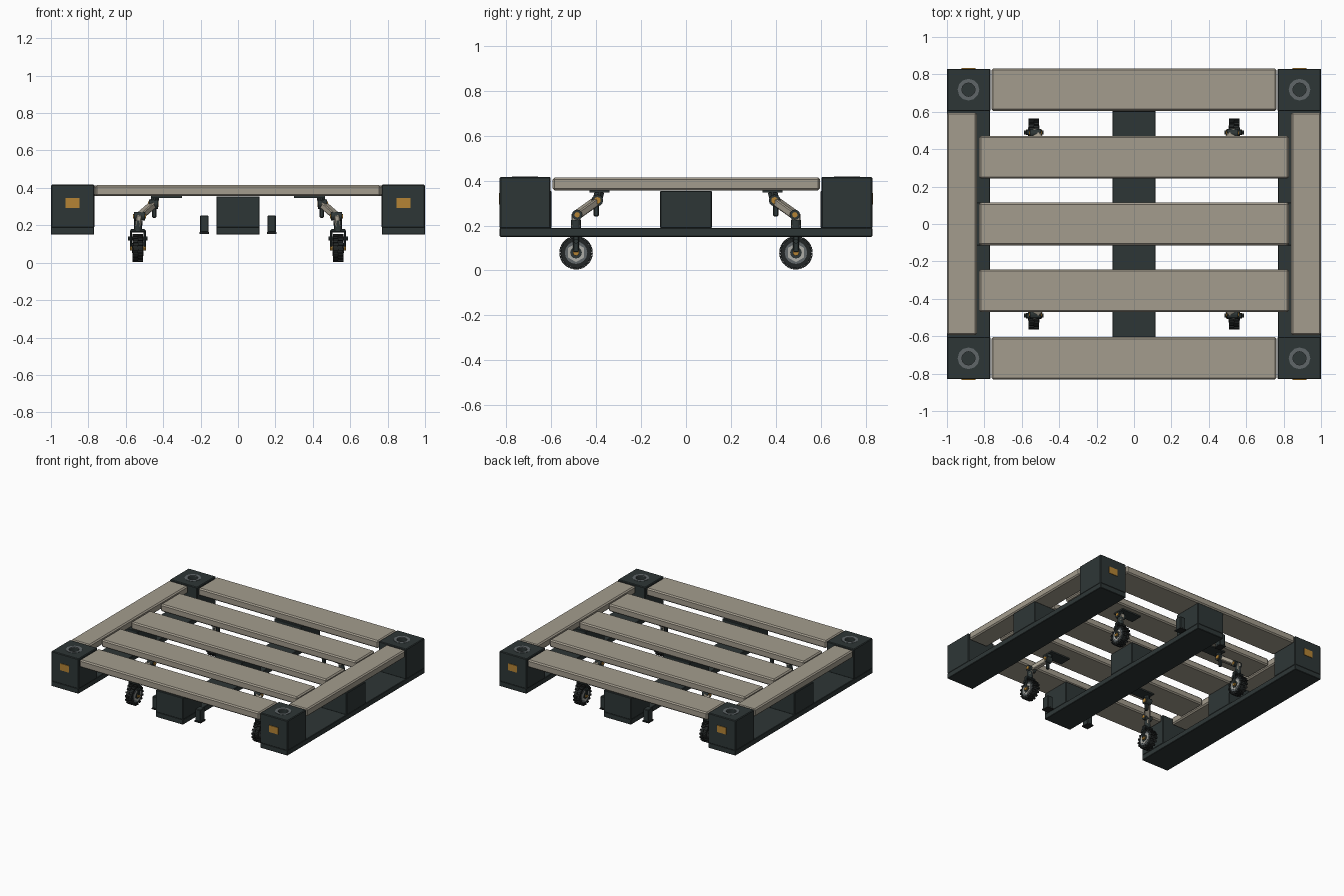
import bpy, bmesh, math
from mathutils import Matrix, Vector

cube = bpy.data.objects.get("Cube")
if cube:
    bpy.data.objects.remove(cube, do_unlink=True)


def material(name, rgb):
    m = bpy.data.materials.new(name)
    m.diffuse_color = (*rgb, 1)
    m.use_nodes = True
    m.node_tree.nodes["Principled BSDF"].inputs["Base Color"].default_value = (*rgb, 1)
    return m


DARK = material("dark_slate", (0.027, 0.037, 0.037))
TAN = material("weathered_tan", (0.37, 0.335, 0.27))
GOLD = material("amber", (0.46, 0.23, 0.035))
GREY = material("mid_grey", (0.115, 0.133, 0.14))
RUBBER = material("black_rubber", (0.016, 0.019, 0.019))
PALE = material("pale_grey", (0.42, 0.42, 0.39))


def finish(name, bm, mat, smooth=False):
    me = bpy.data.meshes.new(name)
    bm.to_mesh(me)
    bm.free()
    me.materials.append(mat)
    ob = bpy.data.objects.new(name, me)
    bpy.context.collection.objects.link(ob)
    if smooth:
        bpy.ops.object.select_all(action="DESELECT")
        ob.select_set(True)
        bpy.context.view_layer.objects.active = ob
        bpy.ops.object.shade_smooth_by_angle()
    return ob


def box(name, mat, xs, ys, zs, bevel=0.0):
    """Box from its extents on each axis."""
    lo, hi = Vector((xs[0], ys[0], zs[0])), Vector((xs[1], ys[1], zs[1]))
    size = [abs(v) for v in hi - lo]
    bm = bmesh.new()
    bmesh.ops.create_cube(bm, size=1, matrix=Matrix.Translation((lo + hi) / 2) @ Matrix.Diagonal((*size, 1)))
    if bevel:
        bmesh.ops.bevel(bm, geom=bm.edges[:], offset=bevel, segments=1, affect="EDGES")
    return finish(name, bm, mat)


def along(p, q):
    p, q = Vector(p), Vector(q)
    return Matrix.Translation((p + q) / 2) @ (q - p).to_track_quat("Z", "Y").to_matrix().to_4x4(), (q - p).length


def rod(name, mat, p, q, r, sides=12, r2=None):
    """Round or many-sided bar between two points."""
    m, length = along(p, q)
    bm = bmesh.new()
    bmesh.ops.create_cone(bm, cap_ends=True, segments=sides, radius1=r,
                          radius2=r if r2 is None else r2, depth=length, matrix=m)
    return finish(name, bm, mat, sides > 8)


def beam(name, mat, p, q, w, d):
    """Bevelled square bar between two points."""
    m, length = along(p, q)
    bm = bmesh.new()
    bmesh.ops.create_cube(bm, size=1, matrix=m @ Matrix.Diagonal((w, d, length, 1)))
    bmesh.ops.bevel(bm, geom=bm.edges[:], offset=0.005, segments=1, affect="EDGES")
    return finish(name, bm, mat)


def ring(name, mat, centre, outer, inner, height, sides):
    """Flat washer lying in the xy plane."""
    bm = bmesh.new()
    loops = []
    for r, z in ((outer, 0), (outer, height), (inner, height), (inner, 0)):
        loops.append([bm.verts.new(Vector(centre) + Vector((r * math.cos(a), r * math.sin(a), z)))
                      for a in (2 * math.pi * i / sides for i in range(sides))])
    for k in range(4):
        a, b = loops[k], loops[(k + 1) % 4]
        for i in range(sides):
            j = (i + 1) % sides
            bm.faces.new((a[i], a[j], b[j], b[i]))
    return finish(name, bm, mat)


def span(s, a, b):
    return sorted((s * a, s * b))


# Ground runners and the blocks that stand on them
for label, x0, x1 in (("right", -1.0, -0.77), ("centre", -0.115, 0.115), ("left", 0.77, 1.0)):
    box(label + "_runner", DARK, (x0, x1), (-0.83, 0.83), (0.15, 0.19), 0.003)
    box(label + "_middle_block", DARK, (x0, x1), (-0.115, 0.115), (0.188, 0.355), 0.003)
for sy, end in ((-1, "front"), (1, "back")):
    box(end + "_centre_block", DARK, (-0.115, 0.115), span(sy, 0.6, 0.83), (0.188, 0.355), 0.003)

# Deck planks
for sy, end in ((-1, "front"), (1, "back")):
    box(end + "_plank", TAN, (-0.762, 0.762), span(sy, 0.605, 0.832), (0.357, 0.415), 0.009)
for sx, side in ((-1, "right"), (1, "left")):
    box(side + "_plank", TAN, span(sx, 0.84, 1.0), (-0.594, 0.597), (0.357, 0.415), 0.009)
for i in range(3):
    y = (i - 1) * 0.357
    box(f"inner_plank_{i + 1}", TAN, (-0.828, 0.828), (y - 0.114, y + 0.114), (0.357, 0.413), 0.009)


# Corner posts with a socket on top and an end plate
def corner(sx, sy, tag):
    x, y = 0.885 * sx, 0.718 * sy
    post = box(tag + "_corner_post", DARK, span(sx, 0.768, 1.0), span(sy, 0.603, 0.83), (0.186, 0.417), 0.005)
    cutter = rod("socket_cutter", DARK, (x, y, 0.375), (x, y, 0.46), 0.037)
    cutter.hide_render = True
    mod = post.modifiers.new("socket", "BOOLEAN")
    mod.object, mod.operation, mod.solver = cutter, "DIFFERENCE", "EXACT"
    bpy.context.view_layer.objects.active = post
    bpy.ops.object.modifier_apply(modifier=mod.name)
    bpy.data.objects.remove(cutter, do_unlink=True)
    ring(tag + "_socket_ring", GREY, (x, y, 0.414), 0.058, 0.036, 0.005, 12)
    box(tag + "_end_plate", GOLD, span(sx, 0.848, 0.922), span(sy, 0.828, 0.834), (0.293, 0.345))
    # Small hanging foot beside the centre runner
    box(tag + "_foot", DARK, span(sx, 0.157, 0.203), span(sy, 0.69, 0.745), (0.162, 0.253), 0.004)
    box(tag + "_foot_pad", RUBBER, span(sx, 0.154, 0.207), span(sy, 0.687, 0.748), (0.154, 0.163))


# Jointed leg with a treaded wheel
def caster(sx, sy, tag):
    def P(x, y, z):
        return Vector((sx * x, sy * y, z))

    hub = P(0.535, 0.49, 0.079)

    def across(name, mat, c, half, r, sides=12):
        return rod(tag + name, mat, c - Vector((half, 0, 0)), c + Vector((half, 0, 0)), r, sides)

    across("_tyre", RUBBER, hub, 0.024, 0.067, 24)
    bm = bmesh.new()
    for i in range(16):
        for s in (-1, 1):
            turn = Matrix.Rotation(2 * math.pi * (i + s / 4) / 16, 4, "X")
            bmesh.ops.create_cube(bm, size=1, matrix=Matrix.Translation(hub) @ turn
                                  @ Matrix.Translation((s * 0.014, 0, 0.067))
                                  @ Matrix.Diagonal((0.028, 0.013, 0.015, 1)))
    finish(tag + "_tread", bm, RUBBER)
    across("_rim", GREY, hub, 0.026, 0.05, 16)
    across("_wheel_hub", PALE, hub, 0.029, 0.042, 6)
    across("_hub_core", DARK, hub, 0.031, 0.026, 12)
    across("_hub_cap", GOLD, hub, 0.042, 0.014, 8)
    # Fork around the wheel
    for s in (-1, 1):
        side = Vector((s * 0.037, 0, 0))
        beam(tag + "_fork_arm", DARK, hub + side, P(0.535, 0.49, 0.175) + side, 0.012, 0.026)
        across("_fork_pin", DARK, P(0.535, 0.49, 0.13) + side, 0.015, 0.011, 8)
    beam(tag + "_fork_bridge", DARK, P(0.494, 0.49, 0.17), P(0.576, 0.49, 0.17), 0.03, 0.018)
    rod(tag + "_swivel", DARK, P(0.535, 0.49, 0.17), P(0.533, 0.49, 0.225), 0.022)
    beam(tag + "_lower_leg", TAN, P(0.535, 0.49, 0.19), P(0.528, 0.49, 0.255), 0.04, 0.03)
    # Knee, upper arm and hip joints
    knee, hip = P(0.527, 0.485, 0.248), P(0.453, 0.395, 0.312)
    across("_knee_joint", DARK, knee, 0.03, 0.023)
    across("_knee_cap", GOLD, knee, 0.034, 0.012)
    beam(tag + "_upper_arm", TAN, knee, hip, 0.042, 0.034)
    across("_hip_joint", DARK, hip, 0.024, 0.026)
    across("_hip_cap", GOLD, hip, 0.029, 0.015)
    beam(tag + "_hip_strut", DARK, P(0.448, 0.40, 0.24), P(0.448, 0.40, 0.31), 0.024, 0.024)
    beam(tag + "_hip_post", DARK, hip, P(0.44, 0.385, 0.352), 0.035, 0.035)
    box(tag + "_mount_plate", DARK, span(sx, 0.30, 0.465), span(sy, 0.34, 0.43), (0.347, 0.358))


for sx, side in ((-1, "right"), (1, "left")):
    for sy, end in ((-1, "front"), (1, "back")):
        corner(sx, sy, f"{end}_{side}")
        caster(sx, sy, f"{end}_{side}")
